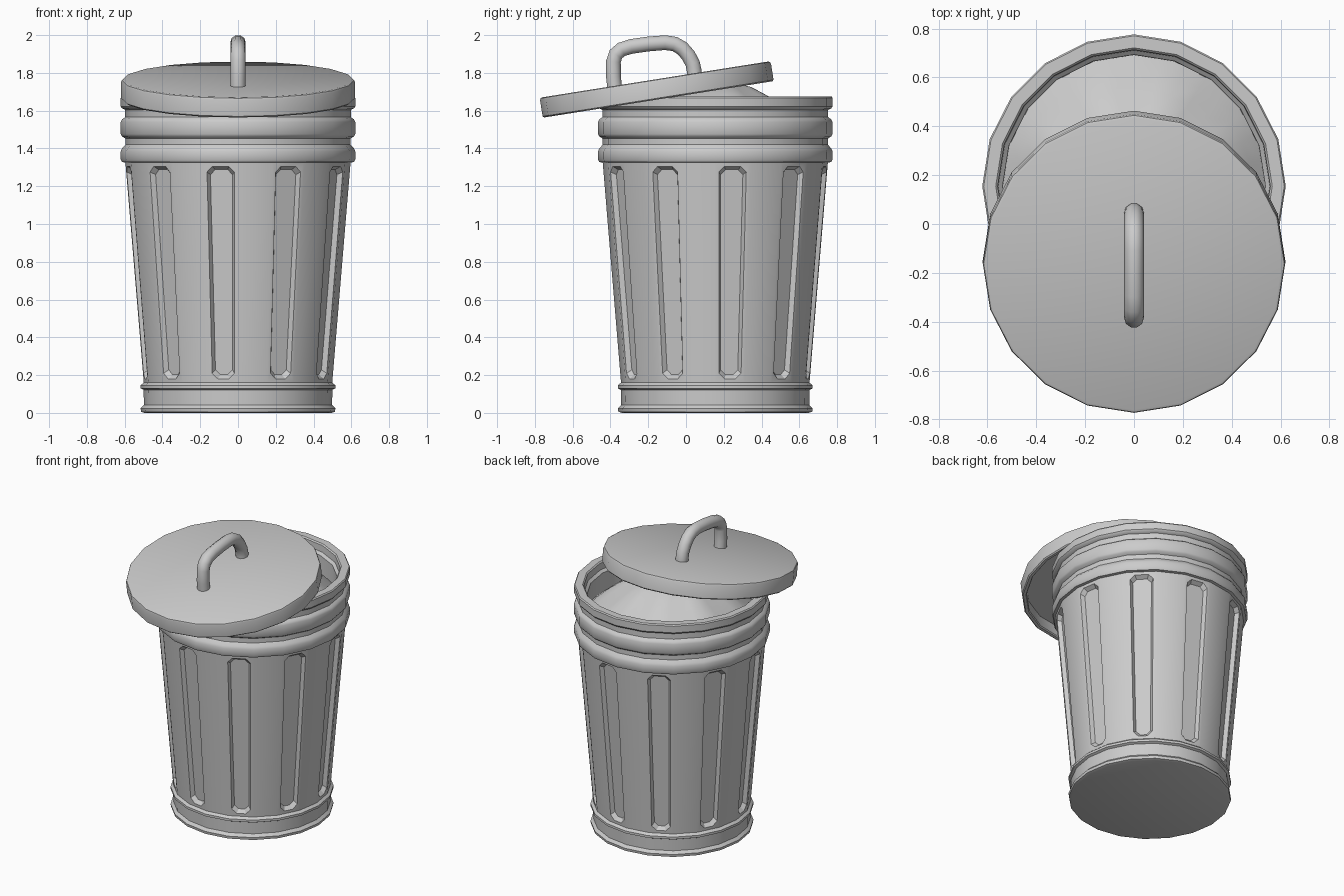
import bpy, bmesh, math
from mathutils import Vector, Matrix

if "Cube" in bpy.data.objects:
    bpy.data.objects.remove(bpy.data.objects["Cube"])

N = 20            # sides of the can and lid
CAN_Y = 0.155     # can axis


def ring_point(i, r, z, n=N):
    a = 2 * math.pi * i / n
    return Vector((r * math.cos(a), r * math.sin(a), z))


def lathe(bm, profile, cap_start=False, cap_end=False):
    """Revolve (r, z) points; returns the rings of vertices."""
    rings = [[bm.verts.new(ring_point(i, r, z)) for i in range(N)] for r, z in profile]
    for a, b in zip(rings, rings[1:]):
        for i in range(N):
            j = (i + 1) % N
            bm.faces.new((a[i], a[j], b[j], b[i]))
    if cap_start:
        bm.faces.new(rings[0][::-1])
    if cap_end:
        bm.faces.new(rings[-1])
    return rings


def smooth(ob, angle):
    bpy.ops.object.select_all(action='DESELECT')
    bpy.context.view_layer.objects.active = ob
    ob.select_set(True)
    bpy.ops.object.shade_smooth_by_angle(angle=math.radians(angle))


def finish(bm, name, matrix, angle=32):
    bmesh.ops.recalc_face_normals(bm, faces=bm.faces)
    bm.transform(matrix)
    me = bpy.data.meshes.new(name)
    bm.to_mesh(me)
    bm.free()
    ob = bpy.data.objects.new(name, me)
    bpy.context.collection.objects.link(ob)
    smooth(ob, angle)
    return ob


def flute(bm, face):
    """Replace a wall panel with a recessed groove that has chamfered ends."""
    corners = list(face.verts)                      # bottom a, b, then top b, a
    a, b, c, d = [v.co.copy() for v in corners]
    normal = (b - a).cross(d - a).normalized()
    bm.faces.remove(face)
    length = (d - a).length

    def octagon(side, end, cut, depth):
        pts = []
        for along, across in ((end, side + cut), (end, -side - cut), (end + cut, -side),
                              (-end - cut, -side), (-end, -side - cut), (-end, side + cut),
                              (-end - cut, side), (end + cut, side)):
            t = along / length if along > 0 else 1 + along / length
            left, right = a.lerp(d, t), b.lerp(c, t)
            w = (right - left).normalized()
            p = left + w * across if across > 0 else right + w * across
            pts.append(bm.verts.new(p - normal * depth))
        return pts

    outer = octagon(0.019, 0.02, 0.03, 0)
    inner = octagon(0.033, 0.04, 0.026, 0.026)
    for k in range(4):
        v, w = corners[k], corners[(k + 1) % 4]
        bm.faces.new((v, w, outer[2 * k + 1], outer[2 * k]))
        bm.faces.new((w, outer[(2 * k + 2) % 8], outer[2 * k + 1]))
    for k in range(8):
        j = (k + 1) % 8
        bm.faces.new((outer[k], outer[j], inner[j], inner[k]))
    bm.faces.new(inner)


# Can: beads at the foot, fluted wall, bands at the top, stepped inner lip
can_profile = [
    (0.495, 0.0), (0.513, 0.006), (0.516, 0.024), (0.498, 0.042), (0.500, 0.122),
    (0.516, 0.130), (0.516, 0.146), (0.499, 0.160),
    (0.596, 1.325),
    (0.614, 1.328), (0.621, 1.342), (0.621, 1.384), (0.614, 1.400), (0.596, 1.420),
    (0.596, 1.452), (0.614, 1.464), (0.621, 1.476), (0.621, 1.540), (0.614, 1.554),
    (0.597, 1.566), (0.597, 1.604), (0.614, 1.612), (0.621, 1.622), (0.621, 1.668),
    (0.615, 1.676), (0.566, 1.676), (0.558, 1.668), (0.556, 1.622), (0.538, 1.606),
    (0.536, 1.42),
]
bm = bmesh.new()
rings = lathe(bm, can_profile, cap_start=True)
for i in range(0, N, 2):
    j = (i + 1) % N
    quad = (rings[7][i], rings[7][j], rings[8][j], rings[8][i])
    flute(bm, bm.faces.get(quad))
finish(bm, "can_body", Matrix.Translation((0, CAN_Y, 0)))

# Rubbish bag: softly lobed mound filling the mouth of the can
bag_profile = [(0.545, 1.47), (0.48, 1.53), (0.40, 1.595), (0.29, 1.675),
               (0.20, 1.722), (0.10, 1.75)]
bm = bmesh.new()
M = 32
bag = []
for k, (r, z) in enumerate(bag_profile):
    amp = (0, 0.010, 0.014, 0.008, 0.004, 0)[k]
    bag.append([bm.verts.new(ring_point(i, r, z - amp * math.cos(8 * 2 * math.pi * i / M), M))
                for i in range(M)])
for a, b in zip(bag, bag[1:]):
    for i in range(M):
        j = (i + 1) % M
        bm.faces.new((a[i], a[j], b[j], b[i]))
tip = bm.verts.new((0, 0, 1.76))
for i in range(M):
    bm.faces.new((bag[-1][i], bag[-1][(i + 1) % M], tip))
finish(bm, "rubbish_bag", Matrix.Translation((0, CAN_Y, 0)), 60)

# Lid: shallow hollow pan, tilted and slid towards the front
lid_profile = [
    (0.585, 0.030), (0.588, -0.046), (0.594, -0.053), (0.612, -0.053), (0.619, -0.046),
    (0.619, 0.040), (0.615, 0.050), (0.605, 0.054),
]
bm = bmesh.new()
lathe(bm, lid_profile, cap_start=True, cap_end=True)
finish(bm, "lid", Matrix.Translation((0, -0.155, 1.712)) @ Matrix.Rotation(math.radians(9), 4, 'X'))

# Handle: bent round bar
path = [(-0.375, 1.70), (-0.384, 1.78), (-0.384, 1.86), (-0.372, 1.898), (-0.342, 1.924),
        (-0.29, 1.940), (-0.20, 1.953), (-0.11, 1.960), (-0.06, 1.953), (-0.02, 1.930),
        (0.012, 1.893), (0.035, 1.850), (0.044, 1.81), (0.046, 1.77)]
cu = bpy.data.curves.new("handle", 'CURVE')
cu.dimensions = '3D'
cu.bevel_depth = 0.041
cu.bevel_resolution = 3
cu.use_fill_caps = True
sp = cu.splines.new('POLY')
sp.points.add(len(path) - 1)
for p, (y, z) in zip(sp.points, path):
    p.co = (0, y, z, 1)
handle = bpy.data.objects.new("handle", cu)
bpy.context.collection.objects.link(handle)
bpy.ops.object.select_all(action='DESELECT')
bpy.context.view_layer.objects.active = handle
handle.select_set(True)
bpy.ops.object.convert(target='MESH')
smooth(bpy.context.view_layer.objects.active, 50)
